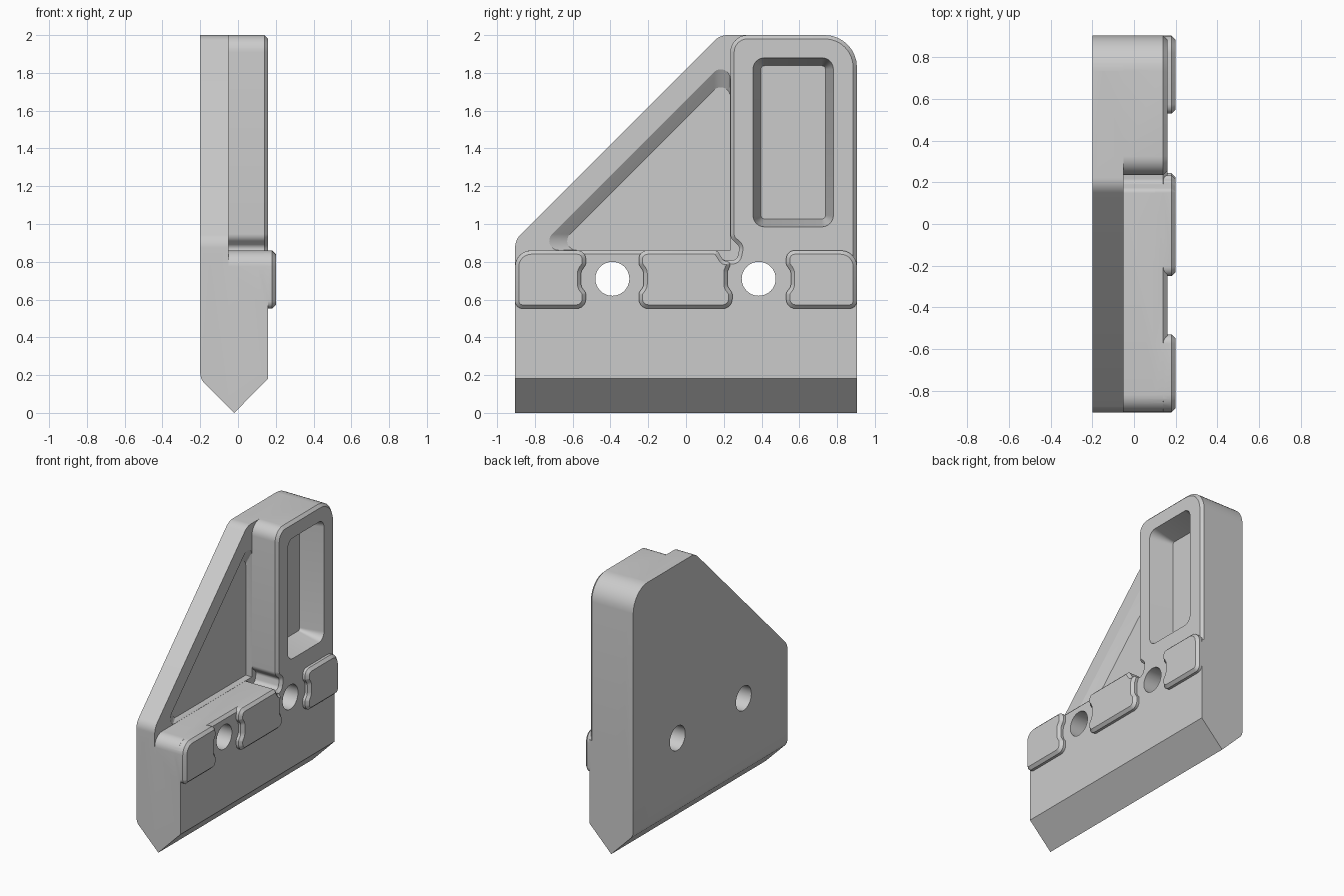
import bpy, bmesh, math
from mathutils import Vector

cube = bpy.data.objects.get("Cube")
if cube:
    bpy.data.objects.remove(cube, do_unlink=True)

grey = bpy.data.materials.new("light_grey")
grey.use_nodes = True
grey.diffuse_color = (0.6, 0.6, 0.6, 1)
grey.node_tree.nodes["Principled BSDF"].inputs["Base Color"].default_value = (0.6, 0.6, 0.6, 1)


def rounded(corners, steps=8):
    """Polygon from (y, z, radius) corners, each corner filleted."""
    out = []
    for i, (y, z, r) in enumerate(corners):
        p = Vector((y, z))
        if r == 0:
            out.append(p)
            continue
        a = (Vector(corners[i - 1][:2]) - p).normalized()
        b = (Vector(corners[(i + 1) % len(corners)][:2]) - p).normalized()
        half = a.angle(b) / 2
        centre = p + (a + b).normalized() * r / math.sin(half)
        start = p + a * r / math.tan(half) - centre
        end = p + b * r / math.tan(half) - centre
        sweep = math.pi - 2 * half
        for k in range(steps + 1):
            t = k / steps
            out.append(centre + (start * math.sin((1 - t) * sweep)
                                 + end * math.sin(t * sweep)) / math.sin(sweep))
    return out


def inset(poly, d, above=-1):
    """Move a counter-clockwise outline inward, only where it lies above a height."""
    out = []
    for i, p in enumerate(poly):
        e1 = (p - poly[i - 1]).normalized()
        e2 = (poly[(i + 1) % len(poly)] - p).normalized()
        n1, n2 = Vector((-e1.y, e1.x)), Vector((-e2.y, e2.x))
        m = (n1 + n2) / (1 + n1.dot(n2))
        out.append(p + m * d if p.y > above else p.copy())
    return out


def finish(name, bm):
    bmesh.ops.recalc_face_normals(bm, faces=bm.faces)
    mesh = bpy.data.meshes.new(name)
    bm.to_mesh(mesh)
    bm.free()
    mesh.materials.append(grey)
    ob = bpy.data.objects.new(name, mesh)
    bpy.context.collection.objects.link(ob)
    return ob


def loft(name, rings):
    """Solid through (x, outline) rings."""
    bm = bmesh.new()
    loops = [[bm.verts.new((x, p.x, p.y)) for p in poly] for x, poly in rings]
    n = len(loops[0])
    for a, b in zip(loops, loops[1:]):
        for i in range(n):
            j = (i + 1) % n
            bm.faces.new((a[i], a[j], b[j], b[i]))
    bm.faces.new(loops[0])
    bm.faces.new(loops[-1])
    return finish(name, bm)


def combine(target, other, operation):
    mod = target.modifiers.new(other.name, 'BOOLEAN')
    mod.operation = operation
    mod.solver = 'EXACT'
    mod.object = other
    bpy.context.view_layer.objects.active = target
    bpy.ops.object.modifier_apply(modifier=mod.name)
    bpy.data.objects.remove(other, do_unlink=True)


W, LEDGE, COL = 0.905, 0.86, 0.235

# Back plate with the sloping edge
plate = rounded([(-W, 0, 0), (W, 0, 0), (W, 2, 0.17), (0.18, 2, 0.1), (-W, 0.915, 0.1)])
body = loft("bracket_body", [(-0.2, plate), (-0.05, plate)])

# Thick lower block and upright column, with a relief groove between them
block = rounded([(-W, 0, 0), (W, 0, 0), (W, 0.8, 0), (W, 0.801, 0), (W, 2, 0.17),
                 (COL, 2, 0.09), (COL, 0.925, 0.05), (0.285, 0.88, 0.03),
                 (0.27, 0.81, 0.03), (0.2, 0.805, 0.03), (0.165, LEDGE, 0.03),
                 (-W, LEDGE, 0.085)])
combine(body, loft("front_block", [(-0.15, block), (0.14, block),
                                   (0.16, inset(block, 0.02, 0.8005))]), 'UNION')

# Raised pads with scalloped sides beside the bolt holes
LOW, MID = 0.552, 0.71


def scallop(edge, bow):
    """Right-hand pad side running upward."""
    return [(edge, LOW, 0.05), (edge, 0.635, 0.03), (edge - bow, 0.67, 0.04),
            (edge - bow, 0.75, 0.04), (edge, 0.785, 0.03)]


def flip(corners):
    return [(-y, z, r) for y, z, r in reversed(corners)]


outer_pad = scallop(-0.53, 0.025) + [(-0.53, LEDGE, 0.045), (-W, LEDGE, 0.085), (-W, LOW, 0.04)]
middle_pad = (scallop(0.245, 0.025)[:-1] + [(0.245, 0.803, 0.02), (0.2, 0.805, 0.02),
              (0.165, LEDGE, 0.025), (-0.25, LEDGE, 0.045)] + flip(scallop(0.25, 0.025)))
pads = {"front_pad": outer_pad, "middle_pad": middle_pad, "rear_pad": flip(outer_pad)}
for name, corners in pads.items():
    shape = rounded(corners, 6)
    combine(body, loft(name, [(0.1, shape), (0.18, shape), (0.2, inset(shape, 0.02))]), 'UNION')

# Triangular pocket with a sloping wall under the long edge


def triangle(rise):
    return rounded([(LEDGE - rise, LEDGE + 0.001, 0.05), (COL - 0.001, LEDGE + 0.001, 0),
                    (COL - 0.001, COL + rise, 0.05)])


wide = triangle(1.655)
combine(body, loft("pocket_cutter", [(-0.1, triangle(1.56)), (-0.05, wide), (0, wide)]),
        'DIFFERENCE')

# Tapered window recess in the column
slot = rounded([(0.355, 0.985, 0.06), (0.78, 0.985, 0.06), (0.78, 1.88, 0.06), (0.355, 1.88, 0.06)])
combine(body, loft("recess_cutter", [(-0.01, inset(slot, 0.042)), (0.16, slot), (0.3, slot)]),
        'DIFFERENCE')

# Bolt holes
for y in (-0.39, 0.385):
    circle = [Vector((y + 0.09 * math.cos(a * math.pi / 24), MID + 0.09 * math.sin(a * math.pi / 24)))
              for a in range(48)]
    combine(body, loft("hole_cutter", [(-0.4, circle), (0.4, circle)]), 'DIFFERENCE')

# Pointed lower edge
bm = bmesh.new()
vee = [(-0.4, -0.2), (0.4, -0.2), (0.4, 0.425), (-0.02, 0), (-0.185, 0.165),
       (-0.196, 0.185), (-0.2, 0.21), (-0.4, 0.4)]
face = bm.faces.new([bm.verts.new((x, -1.2, z)) for x, z in vee])
side = bmesh.ops.extrude_face_region(bm, geom=[face])
bmesh.ops.translate(bm, vec=(0, 2.4, 0), verts=[v for v in side["geom"]
                                               if isinstance(v, bmesh.types.BMVert)])
combine(body, finish("edge_cutter", bm), 'DIFFERENCE')

# Smooth the fillets, keep the crisp edges
bpy.ops.object.select_all(action='DESELECT')
body.select_set(True)
bpy.context.view_layer.objects.active = body
bpy.ops.object.shade_smooth_by_angle(angle=math.radians(25))
